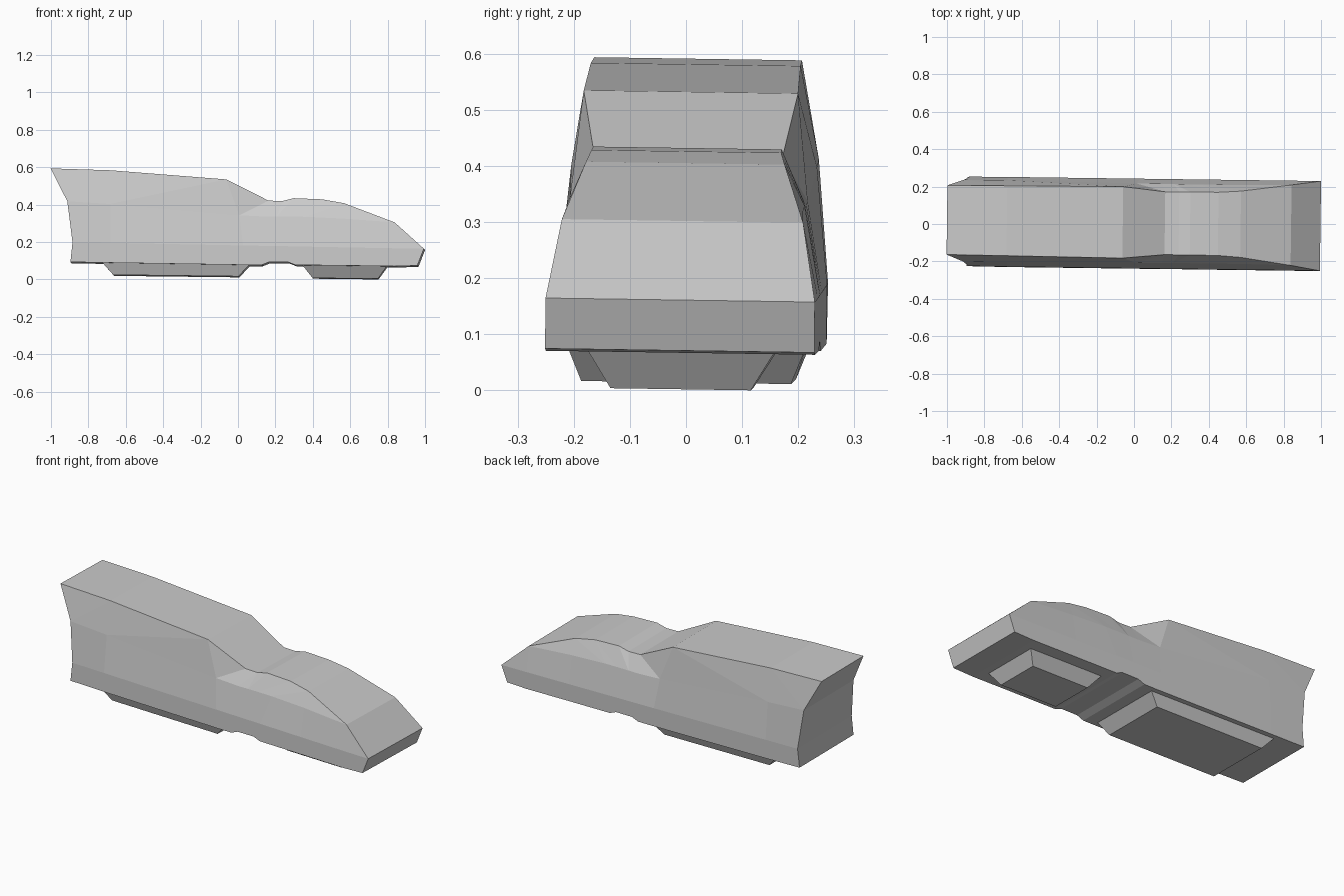
import bpy, bmesh
from mathutils import Matrix

if "Cube" in bpy.data.objects:
    bpy.data.objects.remove(bpy.data.objects["Cube"])

# The whole model sits with a very slight yaw and roll
TILT = Matrix.Rotation(-0.0128, 4, 'Z') @ Matrix.Rotation(-0.015, 4, 'X')


def finish(name, bm):
    bmesh.ops.remove_doubles(bm, verts=bm.verts, dist=0.0005)
    bmesh.ops.recalc_face_normals(bm, faces=bm.faces)
    bm.transform(TILT)
    me = bpy.data.meshes.new(name)
    bm.to_mesh(me)
    bm.free()
    ob = bpy.data.objects.new(name, me)
    bpy.context.collection.objects.link(ob)
    return ob


# Body shell: four long lines per side, each point is (x, z, half width)
bottom = [(-.893, .090, .238), (-.68, .086, .24), (.06, .074, .24), (.13, .074, .24),
          (.17, .09, .24), (.27, .09, .24), (.31, .074, .24), (.57, .071, .24),
          (.84, .067, .24), (.962, .071, .24)]
belt = [(-.882, .195, .239), (-.68, .192, .24), (.03, .178, .24), (.15, .176, .24),
        (.2, .175, .24), (.27, .174, .24), (.31, .173, .24), (.57, .168, .24),
        (.84, .163, .24), (.997, .161, .24)]
shoulder = [(-.91, .415, .219), (-.68, .40, .219), (.01, .34, .212), (.15, .333, .212),
            (.21, .333, .211), (.28, .333, .211), (.36, .332, .211), (.57, .322, .211),
            (.84, .302, .215), (.997, .161, .24)]
top = [(-1.0, .591, .185), (-.68, .581, .187), (-.06, .532, .191), (.165, .419, .168),
       (.24, .417, .168), (.30, .432, .168), (.45, .426, .169), (.57, .405, .177),
       (.84, .302, .215), (.997, .161, .24)]

bm = bmesh.new()
lines = [bottom, belt, shoulder, top]
grid = {s: [[bm.verts.new((x, s * w, z)) for x, z, w in ln] for ln in lines] for s in (-1, 1)}
n = len(top)
for i in range(n - 1):
    for g in grid.values():
        for r in range(2):
            bm.faces.new((g[r][i], g[r][i + 1], g[r + 1][i + 1], g[r + 1][i]))
        # faceted upper flank, split to form the notch behind the cabin
        bm.faces.new((g[2][i], g[2][i + 1], g[3][i + 1]))
        bm.faces.new((g[2][i], g[3][i + 1], g[3][i]))
    # floor and roof
    for r in (0, 3):
        a, b = grid[-1][r], grid[1][r]
        bm.faces.new((a[i], a[i + 1], b[i + 1], b[i]))
# tail and nose panels
for i in (0, n - 1):
    for r in range(3):
        a, b = grid[-1], grid[1]
        bm.faces.new((a[r][i], a[r + 1][i], b[r + 1][i], b[r][i]))
finish("body_shell", bm)


# Tapered underside blocks: (x0, x1, half width, z at x0, z at x1) for upper and lower rim
def under_block(name, upper, lower):
    bm = bmesh.new()
    rings = []
    for x0, x1, w, z0, z1 in (upper, lower):
        rings.append([bm.verts.new(p) for p in
                      ((x0, -w, z0), (x1, -w, z1), (x1, w, z1), (x0, w, z0))])
    for i in range(4):
        j = (i + 1) % 4
        bm.faces.new((rings[0][i], rings[0][j], rings[1][j], rings[1][i]))
    bm.faces.new(rings[0])
    bm.faces.new(rings[1])
    finish(name, bm)


under_block("rear_under_block", (-.725, .065, .213, .09, .078), (-.665, .005, .187, .022, .014))
under_block("front_under_block", (.345, .80, .168, .076, .072), (.40, .75, .125, .006, .002))
